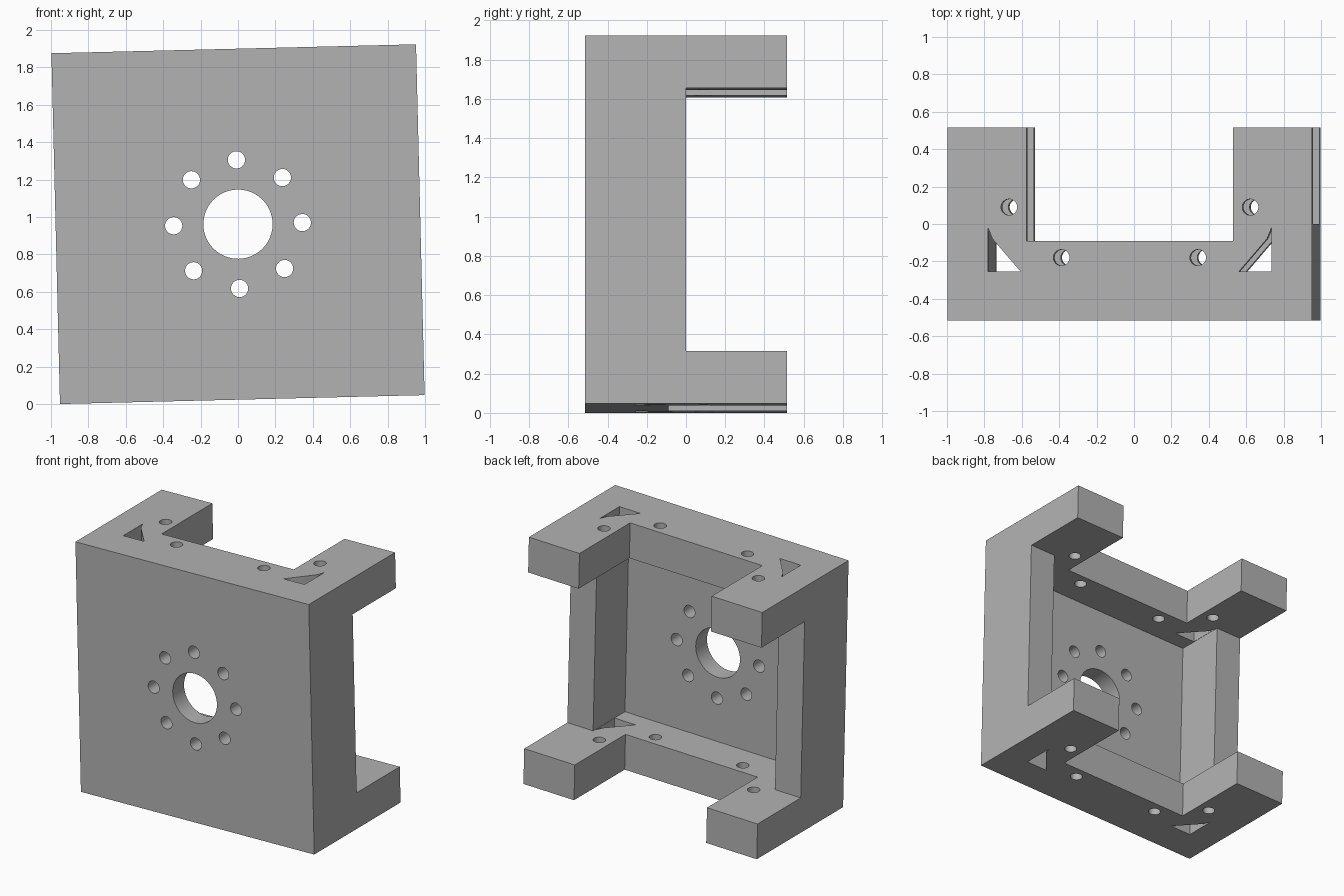
import bpy
import bmesh
import math
from mathutils import Matrix

if "Cube" in bpy.data.objects:
    bpy.data.objects.remove(bpy.data.objects["Cube"], do_unlink=True)

HX, HY, HZ = 0.975, 0.515, 0.938     # half sizes of the bracket
INNER = HZ - 0.268                   # inner faces of the two end plates
TILT = math.radians(-1.4)

grey = bpy.data.materials.new("plain grey")
grey.use_nodes = True
colour = (0.45, 0.45, 0.45, 1)
grey.diffuse_color = colour
grey.node_tree.nodes["Principled BSDF"].inputs["Base Color"].default_value = colour


def prism(name, outline, z0, z1):
    """Extrude an outline in x and y from z0 up to z1."""
    bm = bmesh.new()
    base = bm.faces.new([bm.verts.new((x, y, z0)) for x, y in outline])
    top = bmesh.ops.extrude_face_region(bm, geom=[base])["geom"]
    moved = [v for v in top if isinstance(v, bmesh.types.BMVert)]
    bmesh.ops.translate(bm, verts=moved, vec=(0, 0, z1 - z0))
    bmesh.ops.recalc_face_normals(bm, faces=bm.faces)
    mesh = bpy.data.meshes.new(name)
    bm.to_mesh(mesh)
    bm.free()
    mesh.materials.append(grey)
    ob = bpy.data.objects.new(name, mesh)
    bpy.context.collection.objects.link(ob)
    return ob


def rect(x, y0, y1):
    return [(-x, y0), (x, y0), (x, y1), (-x, y1)]


def circle(x, y, r, n=48):
    turn = [2 * math.pi * i / n for i in range(n)]
    return [(x + r * math.cos(a), y + r * math.sin(a)) for a in turn]


body = prism("motor_bracket", rect(HX, -HY, HY), -HZ, HZ)


def cut(outline, z0, z1, along_y=False):
    """Subtract a prism from the body."""
    cutter = prism("cutter", outline, z0, z1)
    cutter.hide_render = True
    if along_y:
        cutter.data.transform(Matrix.Rotation(math.pi / 2, 4, "X"))
    mod = body.modifiers.new("cut", "BOOLEAN")
    mod.operation = "DIFFERENCE"
    mod.solver = "EXACT"
    mod.object = cutter
    bpy.context.view_layer.objects.active = body
    bpy.ops.object.modifier_apply(modifier=mod.name)
    bpy.data.objects.remove(cutter, do_unlink=True)


# Space between the plates, behind the side walls, and the notch between prongs
cut(rect(2, 0, 2), -INNER, INNER)
cut(rect(0.76, -0.38, 1), -INNER, INNER)
cut(rect(0.5525, -0.09, 1), -2, 2)

# Corner windows and bolt holes through both plates
window = [(0.758, -0.02), (0.758, -0.255), (0.583, -0.255), (0.735, -0.078)]
for side in (-1, 1):
    cut([(side * x, y) for x, y in window], -2, 2)
    for x, y in ((0.645, 0.09), (0.365, -0.18)):
        cut(circle(side * x, y, 0.043), -2, 2)

# Shaft hole and ring of bolt holes through the front wall
cut(circle(0, 0, 0.185, 64), 0.2, 1, along_y=True)
for i in range(8):
    a = i * math.pi / 4
    cut(circle(0.344 * math.cos(a), 0.344 * math.sin(a), 0.046), 0.2, 1, along_y=True)

# Slight lean, then stand on the ground
body.data.transform(Matrix.Rotation(TILT, 4, "Y"))
low = min(v.co.z for v in body.data.vertices)
body.data.transform(Matrix.Translation((0, 0, -low)))

bpy.ops.object.select_all(action="DESELECT")
body.select_set(True)
bpy.context.view_layer.objects.active = body
bpy.ops.object.shade_smooth_by_angle(angle=math.radians(30))
